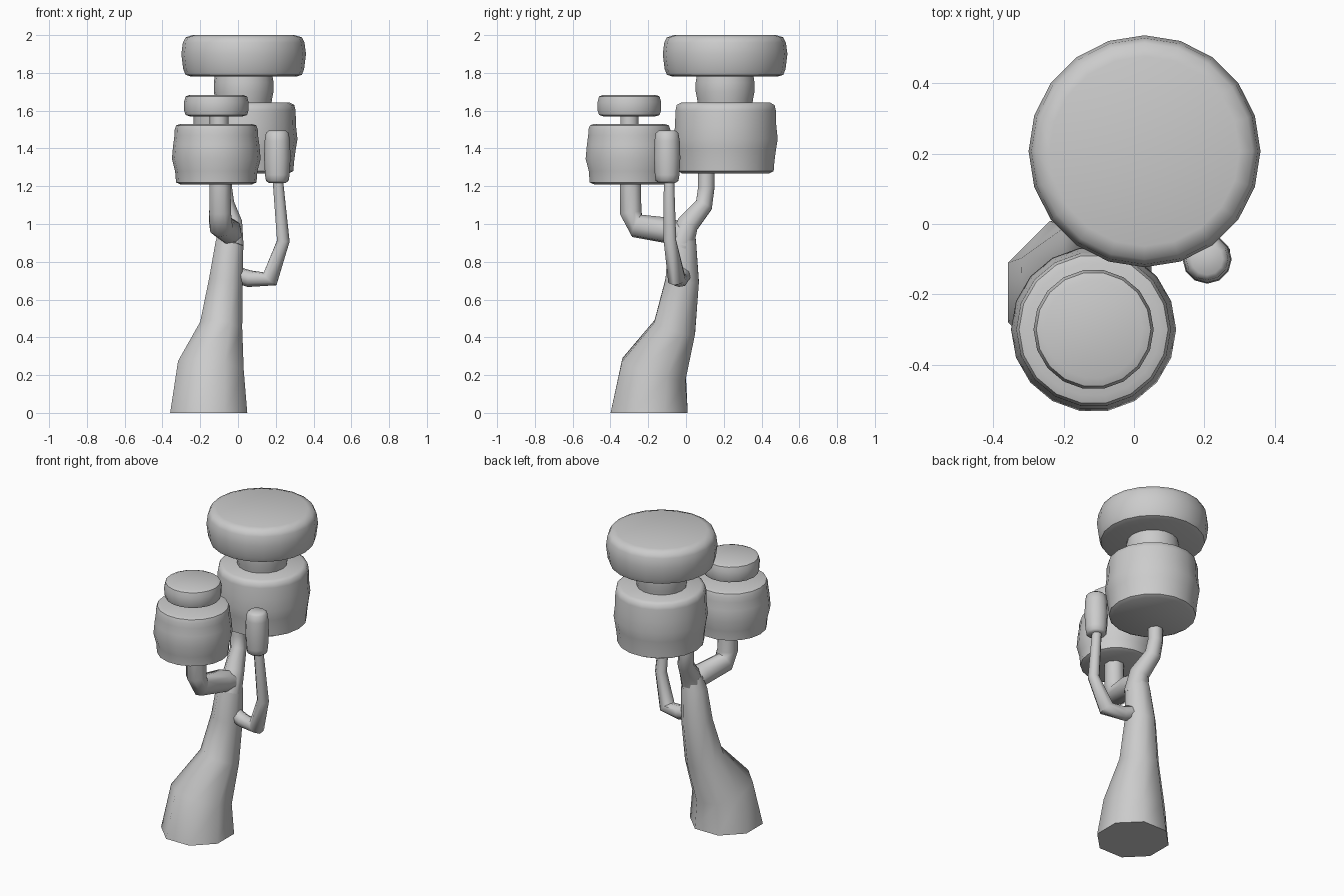
import bpy, bmesh, math
from mathutils import Vector

if "Cube" in bpy.data.objects:
    bpy.data.objects.remove(bpy.data.objects["Cube"])


def build(name, rings):
    """Skin a list of equal-length vertex rings and cap both ends."""
    bm = bmesh.new()
    rows = [[bm.verts.new(p) for p in ring] for ring in rings]
    n = len(rows[0])
    for a, b in zip(rows, rows[1:]):
        for i in range(n):
            j = (i + 1) % n
            bm.faces.new((a[i], a[j], b[j], b[i]))
    bm.faces.new(rows[0][::-1])
    bm.faces.new(rows[-1])
    bmesh.ops.recalc_face_normals(bm, faces=bm.faces)
    mesh = bpy.data.meshes.new(name)
    bm.to_mesh(mesh)
    bm.free()
    obj = bpy.data.objects.new(name, mesh)
    bpy.context.collection.objects.link(obj)
    bpy.context.view_layer.objects.active = obj
    obj.select_set(True)
    bpy.ops.object.shade_smooth_by_angle(angle=math.radians(50))
    obj.select_set(False)
    return obj


def limb(name, path, upright_start=False, sides=8):
    """Tapered tube along (x, y, z, radius) points."""
    pts = [Vector(p[:3]) for p in path]
    rings = []
    for k, p in enumerate(path):
        t = pts[min(k + 1, len(pts) - 1)] - pts[max(k - 1, 0)]
        if k == 0 and upright_start:
            t = Vector((0, 0, 1))
        q = Vector((0, 0, 1)).rotation_difference(t.normalized())
        ring = []
        for i in range(sides):
            a = math.tau * (i + 0.5) / sides
            ring.append(pts[k] + q @ Vector((math.cos(a), math.sin(a), 0)) * p[3])
        rings.append(ring)
    return build(name, rings)


def foliage(name, cx, cy, profile, sides=18):
    """Round foliage block turned from (radius, z) points."""
    rings = [[(cx + r * math.cos(math.tau * i / sides),
               cy + r * math.sin(math.tau * i / sides), z) for i in range(sides)]
             for r, z in profile]
    return build(name, rings)


# Leaning trunk with a flared foot
limb("trunk", [(-.155, -.195, 0, .221), (-.145, -.17, .23, .19),
               (-.09, -.06, .45, .122), (-.065, -.02, .70, .096),
               (-.045, -.02, .90, .08), (-.04, -.01, .98, .06)], True)

# Branches
limb("back_branch", [(-.04, -.03, .88, .075), (-.035, .01, 1.0, .062),
                     (-.065, .095, 1.10, .05), (-.075, .107, 1.19, .047),
                     (-.075, .107, 1.32, .047)])
limb("front_branch", [(-.035, -.01, .94, .06), (-.05, -.09, .965, .07),
                      (-.09, -.26, .99, .066), (-.095, -.293, 1.06, .062),
                      (-.095, -.295, 1.26, .06)])
limb("right_branch", [(-.02, -.015, .735, .045), (.06, -.03, .71, .045),
                      (.17, -.05, .71, .05), (.24, -.085, .91, .036),
                      (.212, -.09, 1.22, .03), (.21, -.095, 1.28, .03)])

# Back foliage stack
foliage("back_lower_foliage", .035, .21,
        [(.235, 1.268), (.258, 1.28), (.262, 1.33), (.27, 1.39), (.28, 1.45),
         (.272, 1.52), (.27, 1.60), (.263, 1.63), (.24, 1.642)])
foliage("back_neck", .03, .207,
        [(.145, 1.62), (.15, 1.66), (.158, 1.70), (.158, 1.75), (.15, 1.80)])
foliage("back_top_foliage", .03, .207,
        [(.28, 1.781), (.308, 1.79), (.32, 1.82), (.33, 1.90),
         (.322, 1.96), (.308, 1.988), (.27, 2.0)], 20)

# Front foliage stack
foliage("front_lower_foliage", -.115, -.30,
        [(.19, 1.21), (.213, 1.22), (.218, 1.28), (.235, 1.345),
         (.228, 1.42), (.221, 1.47), (.22, 1.50), (.212, 1.522), (.19, 1.53)])
foliage("front_neck", -.10, -.30, [(.05, 1.51), (.05, 1.59)], 10)
foliage("front_top_foliage", -.115, -.30,
        [(.14, 1.57), (.163, 1.577), (.17, 1.60), (.171, 1.645),
         (.163, 1.675), (.14, 1.684)])

# Small foliage pod on the right branch
foliage("right_foliage", .208, -.10,
        [(.045, 1.218), (.06, 1.228), (.065, 1.26), (.07, 1.35),
         (.067, 1.44), (.06, 1.482), (.045, 1.494)], 12)
